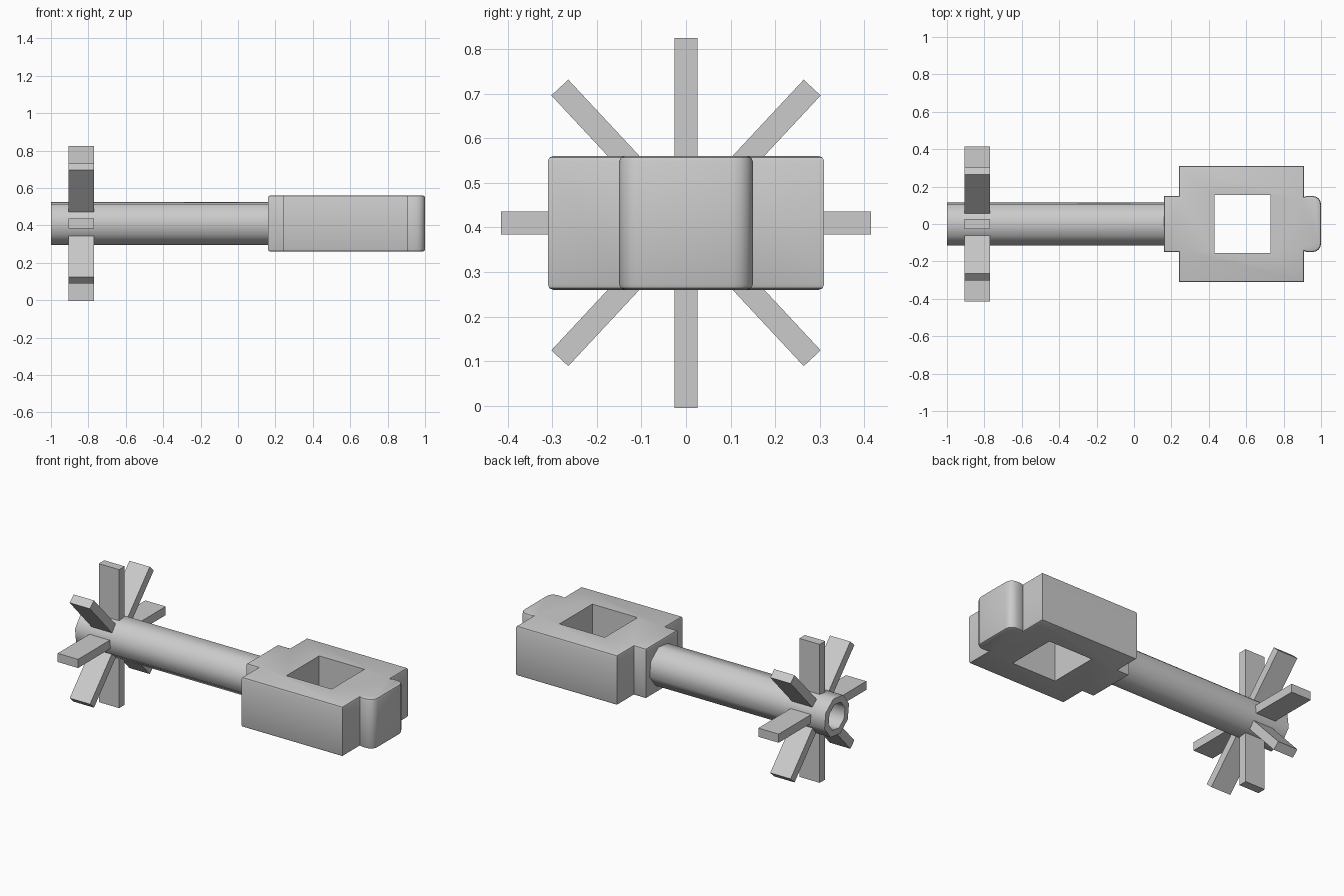
import bpy, bmesh
from math import cos, sin, pi, radians
from mathutils import Matrix

cube = bpy.data.objects.get("Cube")
if cube:
    bpy.data.objects.remove(cube, do_unlink=True)

GREY = (0.6, 0.6, 0.6, 1)
grey = bpy.data.materials.new("plain grey")
grey.use_nodes = True
grey.diffuse_color = GREY
grey.node_tree.nodes["Principled BSDF"].inputs["Base Color"].default_value = GREY

AXIS_Z = 0.41


def make(name, bm):
    bmesh.ops.recalc_face_normals(bm, faces=bm.faces)
    mesh = bpy.data.meshes.new(name)
    bm.to_mesh(mesh)
    bm.free()
    mesh.materials.append(grey)
    obj = bpy.data.objects.new(name, mesh)
    bpy.context.collection.objects.link(obj)
    return obj


def add_box(bm, x, y, z, turn=Matrix()):
    centre = [(a + b) / 2 for a, b in (x, y, z)]
    size = [b - a for a, b in (x, y, z)]
    place = Matrix.Translation(centre) @ Matrix.Diagonal((*size, 1))
    bmesh.ops.create_cube(bm, size=1, matrix=turn @ place)


# Shaft: eight-sided tube, open at the far end
def ring(bm, x, r):
    angles = [radians(29.5) + i * pi / 4 for i in range(8)]
    return [bm.verts.new((x, r * cos(a), AXIS_Z + r * sin(a))) for a in angles]


bm = bmesh.new()
rings = [ring(bm, x, r) for x, r in
         ((0.2, 0.12), (-1, 0.12), (-1, 0.08), (0.16, 0.08))]
for a, b in zip(rings, rings[1:]):
    for i in range(8):
        j = (i + 1) % 8
        bm.faces.new((a[i], a[j], b[j], b[i]))
bm.faces.new(rings[0])
bm.faces.new(rings[-1])
shaft = make("shaft", bm)

# Teeth: eight flat bars radiating from the shaft
bm = bmesh.new()
for angle in (0, 47, 90, 133, 180, 227, 270, 313):
    turn = Matrix.Translation((0, 0, AXIS_Z)) @ Matrix.Rotation(radians(angle), 4, "X")
    add_box(bm, (-0.905, -0.77), (0.095, 0.415), (-0.026, 0.026), turn)
make("teeth", bm)

# Handle: stepped outline with rounded outer end and softened rims
half = [(0.16, 0.15), (0.24, 0.15), (0.24, 0.31), (0.91, 0.31), (0.91, 0.145),
        (0.925, 0.15)]
half += [(0.955 + 0.045 * sin(a), 0.105 + 0.045 * cos(a))
         for a in (i * pi / 8 for i in range(5))]
outline = half + [(x, -y) for x, y in reversed(half)]
bm = bmesh.new()
base = bm.faces.new([bm.verts.new((x, y, 0.26)) for x, y in outline])
top = bmesh.ops.extrude_face_region(bm, geom=[base])["geom"]
bmesh.ops.translate(bm, verts=[g for g in top if isinstance(g, bmesh.types.BMVert)],
                    vec=(0, 0, 0.3))
rims = [e for e in bm.edges if abs(e.verts[0].co.z - e.verts[1].co.z) < 0.01]
bmesh.ops.bevel(bm, geom=rims, offset=0.012, segments=2, profile=0.5, affect="EDGES")
handle = make("handle", bm)

# Square opening through the handle
bm = bmesh.new()
add_box(bm, (0.43, 0.73), (-0.155, 0.155), (0, 1))
cutter = make("opening_cutter", bm)
cutter.hide_render = True
cut = handle.modifiers.new("opening", "BOOLEAN")
cut.object = cutter
cut.solver = "EXACT"
bpy.context.view_layer.objects.active = handle
bpy.ops.object.modifier_apply(modifier="opening")
bpy.data.objects.remove(cutter, do_unlink=True)

# Smooth the rounded edges and the tube sides, keep corners sharp
for obj, limit in ((handle, 35), (shaft, 46)):
    bpy.ops.object.select_all(action="DESELECT")
    obj.select_set(True)
    bpy.context.view_layer.objects.active = obj
    bpy.ops.object.shade_smooth_by_angle(angle=radians(limit))
